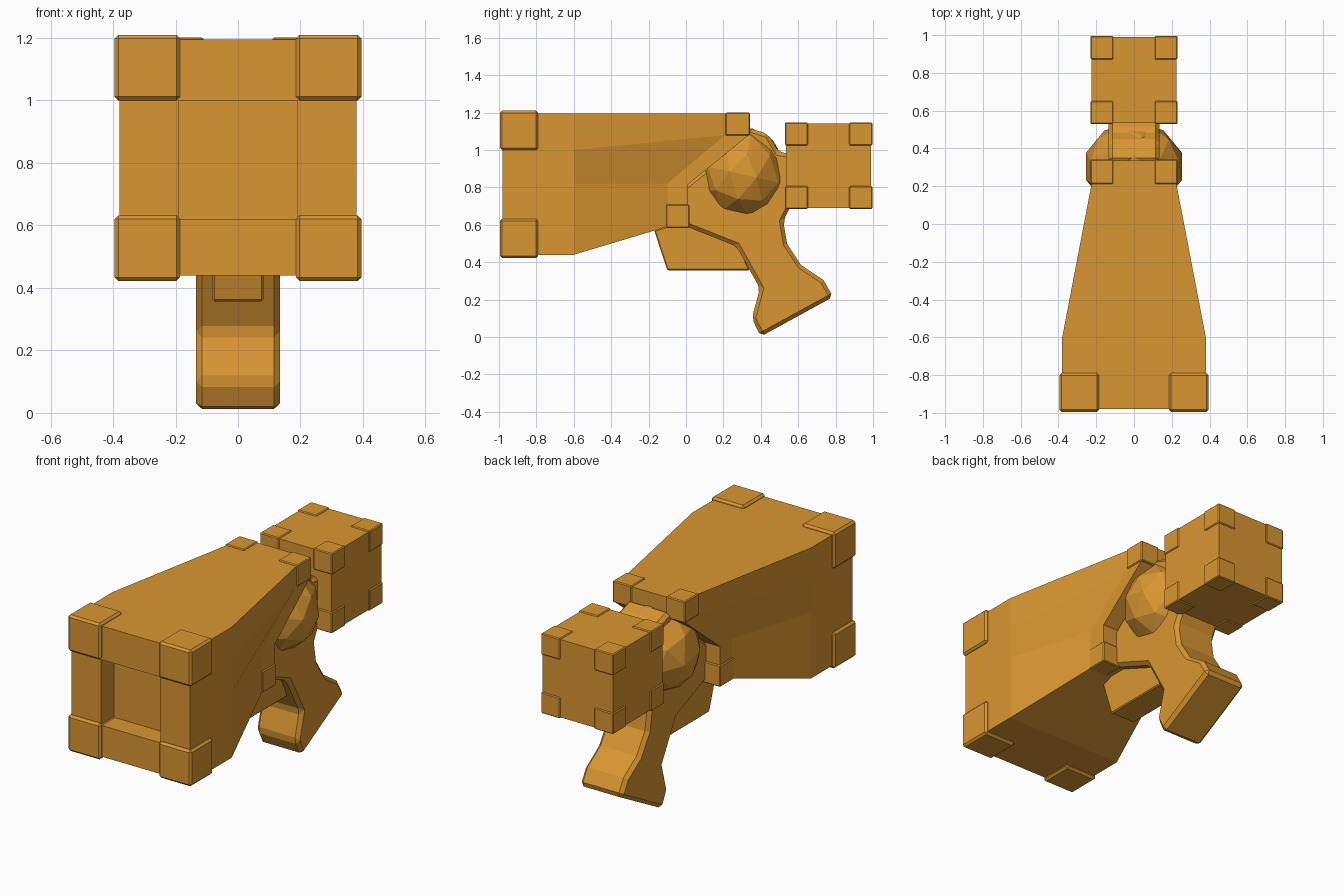
import bpy, bmesh, math
from mathutils import Matrix

if "Cube" in bpy.data.objects:
    bpy.data.objects.remove(bpy.data.objects["Cube"])

mat = bpy.data.materials.new("amber orange")
mat.diffuse_color = (0.70, 0.305, 0.032, 1)
mat.use_nodes = True
mat.node_tree.nodes["Principled BSDF"].inputs["Base Color"].default_value = mat.diffuse_color


def finish(name, bm):
    bmesh.ops.recalc_face_normals(bm, faces=bm.faces)
    me = bpy.data.meshes.new(name)
    bm.to_mesh(me)
    bm.free()
    me.materials.append(mat)
    ob = bpy.data.objects.new(name, me)
    bpy.context.collection.objects.link(ob)
    return ob


def bevel(ob, width):
    m = ob.modifiers.new("bevel", 'BEVEL')
    m.width = width
    m.segments = 1
    m.limit_method = 'ANGLE'


def box(name, lo, hi, bev=0):
    bm = bmesh.new()
    bmesh.ops.create_cube(bm, size=1)
    for v in bm.verts:
        v.co = [(a + b) / 2 + c * (b - a) for a, b, c in zip(lo, hi, v.co)]
    ob = finish(name, bm)
    if bev:
        bevel(ob, bev)
    return ob


def plate(name, profile, half, bev):
    """Side profile (y, z) extruded across x."""
    bm = bmesh.new()
    f = bm.faces.new([bm.verts.new((-half, y, z)) for y, z in profile])
    r = bmesh.ops.extrude_face_region(bm, geom=[f])
    for v in r["geom"]:
        if isinstance(v, bmesh.types.BMVert):
            v.co.x = half
    ob = finish(name, bm)
    bevel(ob, bev)
    return ob


# Body: lofted stations, each four (x, y, z) points mirrored into a ring
stations = [
    [(.19, -.86, z) for z in (.62, .82, .95, 1.0)],    # recess floor
    [(.19, -.98, z) for z in (.62, .82, .95, 1.0)],    # recess rim
    [(.38, -.98, z) for z in (.44, .82, 1.0, 1.195)],  # muzzle
    [(.38, -.60, z) for z in (.44, .82, 1.0, 1.195)],
    [(.225, -.10, .59), (.225, -.10, .82), (.225, .21, 1.08), (.225, .21, 1.195)],
    [(.225, .01, .59), (.225, .01, .815), (.225, .335, 1.08), (.225, .335, 1.195)],
]
bm = bmesh.new()
rings = []
for s in stations:
    pts = s + [(-x, y, z) for x, y, z in reversed(s)]
    rings.append([bm.verts.new(p) for p in pts])
for a, b in zip(rings, rings[1:]):
    for i in range(8):
        j = (i + 1) % 8
        bm.faces.new((a[i], a[j], b[j], b[i]))
bm.faces.new(rings[0])
r = rings[-1]
for i in range(3):
    bm.faces.new((r[i], r[i + 1], r[6 - i], r[7 - i]))
finish("body", bm)

# Corner blocks on the body
for side, s in (("right", 1), ("left", -1)):
    def corner(name, x, y, z, bev):
        xs = sorted((s * x[0], s * x[1]))
        box(f"{name}_{side}", (xs[0], y[0], z[0]), (xs[1], y[1], z[1]), bev)
    corner("muzzle_corner_top", (.185, .395), (-.995, -.79), (1.0, 1.21), .012)
    corner("muzzle_corner_bottom", (.185, .395), (-.995, -.79), (.422, .632), .012)
    corner("rear_corner_top", (.11, .231), (.212, .341), (1.077, 1.201), .005)
    corner("rear_corner_bottom", (.11, .231), (-.106, .018), (.584, .708), .005)
    # Corner blocks on the rear cube
    for n, z in (("top", (1.025, 1.147)), ("bottom", (.685, .807))):
        corner(f"cube_front_corner_{n}", (.11, .231), (.529, .651), z, .005)
        corner(f"cube_back_corner_{n}", (.11, .231), (.872, .996), z, .005)

# Rear cube
box("rear_cube", (-.225, .535, .691), (.225, .99, 1.141))

# Faceted joint ball
bm = bmesh.new()
bmesh.ops.create_icosphere(bm, subdivisions=2, radius=1)
bmesh.ops.transform(bm, verts=bm.verts, matrix=Matrix.Translation((0, .305, .868))
                    @ Matrix.Diagonal((.267, .24, .253, 1))
                    @ Matrix.Rotation(math.radians(-12), 4, 'X'))
finish("joint_ball", bm)

# Grip with its spine running up behind the body
plate("grip", [(-.02, .60), (.27, .485), (.395, .26), (.352, .10), (.40, .003),
               (.787, .215), (.735, .305), (.615, .385), (.54, .50), (.52, .62),
               (.56, .70), (.56, .98), (.495, .99), (.44, 1.085), (.33, 1.12),
               (.31, 1.06), (-.02, .80)], .135, .02)

# Trigger block
plate("trigger_block", [(-.17, .57), (-.10, .357), (.34, .357), (.28, .50), (-.02, .62)],
      .081, .006)
